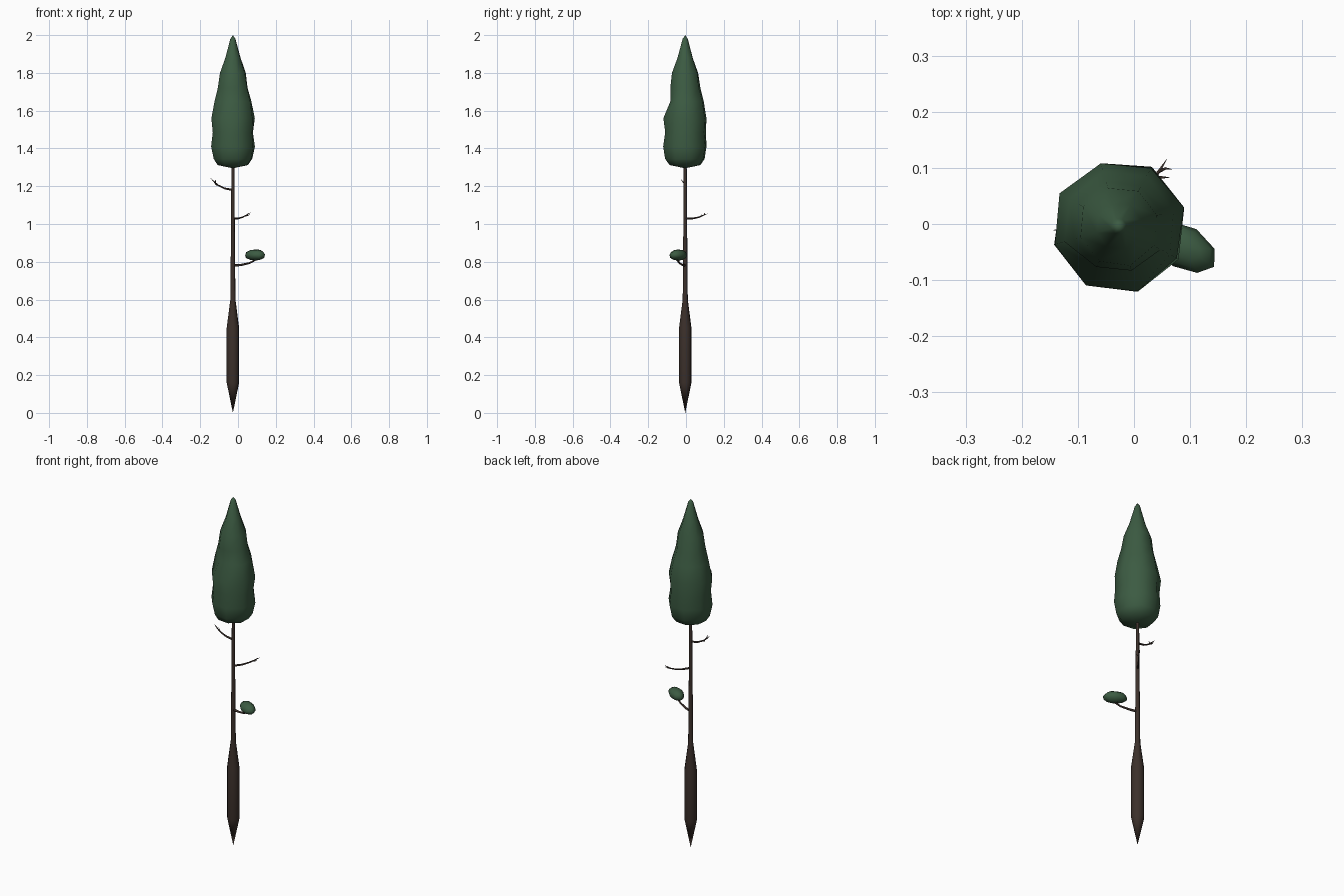
import bpy, bmesh, math, random
from mathutils import Vector, Matrix

if "Cube" in bpy.data.objects:
    bpy.data.objects.remove(bpy.data.objects["Cube"])

random.seed(4)
CX, CY = -0.027, -0.004


def material(name, rgb):
    m = bpy.data.materials.new(name)
    m.diffuse_color = (*rgb, 1)
    m.use_nodes = True
    m.node_tree.nodes["Principled BSDF"].inputs["Base Color"].default_value = m.diffuse_color
    return m


BARK = material("bark", (0.045, 0.03, 0.024))
LEAF = material("foliage", (0.045, 0.105, 0.055))


def finish(name, bm, mat):
    bmesh.ops.recalc_face_normals(bm, faces=bm.faces[:])
    me = bpy.data.meshes.new(name)
    bm.to_mesh(me)
    bm.free()
    me.materials.append(mat)
    for p in me.polygons:
        p.use_smooth = True
    ob = bpy.data.objects.new(name, me)
    bpy.context.collection.objects.link(ob)
    return ob


def skin(bm, rings):
    """Bridge rings of vertices; a ring of one vertex makes a point."""
    for a, b in zip(rings, rings[1:]):
        n = max(len(a), len(b))
        for i in range(n):
            j = (i + 1) % n
            if len(a) == 1:
                bm.faces.new((a[0], b[j], b[i]))
            elif len(b) == 1:
                bm.faces.new((a[i], a[j], b[0]))
            else:
                bm.faces.new((a[i], a[j], b[j], b[i]))


def lathe(name, profile, sides, turn, mat, shape=lambda k, i, r: r):
    bm = bmesh.new()
    rings = []
    for k, (r, z) in enumerate(profile):
        ring = []
        for i in range(sides if r > 0 else 1):
            a = math.radians(turn) + math.tau * i / sides
            q = shape(k, i, r)
            ring.append(bm.verts.new((CX + q * math.cos(a), CY + q * math.sin(a), z)))
        rings.append(ring)
    skin(bm, rings)
    return finish(name, bm, mat)


def tube(bm, points, r0, r1, sides=5):
    pts = [Vector(p) for p in points]
    rings = []
    for k, p in enumerate(pts[:-1]):
        d = (pts[k + 1] - pts[max(k - 1, 0)]).normalized()
        rot = d.to_track_quat('Z', 'Y')
        r = r0 + (r1 - r0) * k / (len(pts) - 1)
        ring = []
        for i in range(sides):
            a = math.tau * i / sides
            ring.append(bm.verts.new(p + rot @ Vector((r * math.cos(a), r * math.sin(a), 0))))
        rings.append(ring)
    rings.append([bm.verts.new(pts[-1])])
    skin(bm, rings)


def branch(name, path, twigs, r0, r1):
    bm = bmesh.new()
    tube(bm, path, r0, r1)
    for t in twigs:
        tube(bm, t, 0.003, 0.0015, 4)
    return finish(name, bm, BARK)


# Trunk with swollen pointed root
lathe("trunk", [(0, 0), (0.034, 0.16), (0.034, 0.45), (0.014, 0.6), (0.012, 0.8),
                (0.010, 1.05), (0.008, 1.33), (0, 1.5)], 8, 15, BARK)


# Crown, with a notch on the front left
def crown_shape(k, i, r):
    if k == 6 and i in (5, 6):
        return r * 0.8
    return r * random.uniform(0.97, 1.03)


lathe("crown", [(0, 1.295), (0.085, 1.312), (0.108, 1.345), (0.119, 1.41), (0.113, 1.485),
                (0.118, 1.56), (0.102, 1.65), (0.083, 1.72), (0.072, 1.80),
                (0.042, 1.88), (0.014, 1.98), (0, 2.0)], 8, 16, LEAF, crown_shape)

# Dead branches
branch("upper_branch",
       [(CX, CY, 1.18), (-0.07, -0.006, 1.188), (-0.105, -0.009, 1.205),
        (-0.128, -0.01, 1.225), (-0.145, -0.011, 1.243)],
       [[(-0.105, -0.009, 1.205), (-0.118, 0.002, 1.208), (-0.128, 0.006, 1.222)],
        [(-0.118, -0.01, 1.216), (-0.120, -0.02, 1.228), (-0.118, -0.026, 1.238)]],
       0.006, 0.002)
branch("middle_branch",
       [(CX, CY, 1.03), (0.0, 0.033, 1.029), (0.025, 0.067, 1.036),
        (0.045, 0.094, 1.047), (0.06, 0.118, 1.056)],
       [[(0.036, 0.082, 1.042), (0.05, 0.083, 1.045), (0.065, 0.083, 1.05)],
        [(0.045, 0.094, 1.047), (0.056, 0.099, 1.055), (0.07, 0.097, 1.062)]],
       0.006, 0.002)
branch("lower_branch",
       [(CX, CY, 0.78), (0.015, -0.018, 0.783), (0.06, -0.035, 0.793),
        (0.09, -0.046, 0.808), (0.115, -0.056, 0.83)],
       [[(0.075, -0.04, 0.80), (0.085, -0.03, 0.815), (0.09, -0.02, 0.83)]],
       0.007, 0.003)

# Small foliage tuft on the lower branch
bm = bmesh.new()
bmesh.ops.create_uvsphere(bm, u_segments=8, v_segments=6, radius=1)
for v in bm.verts:
    v.co *= random.uniform(0.96, 1.06)
bm.transform(Matrix.Translation((0.09, -0.042, 0.836))
             @ Matrix.Rotation(math.radians(-33), 4, 'Z')
             @ Matrix.Diagonal((0.063, 0.037, 0.03, 1)))
finish("foliage_tuft", bm, LEAF)
